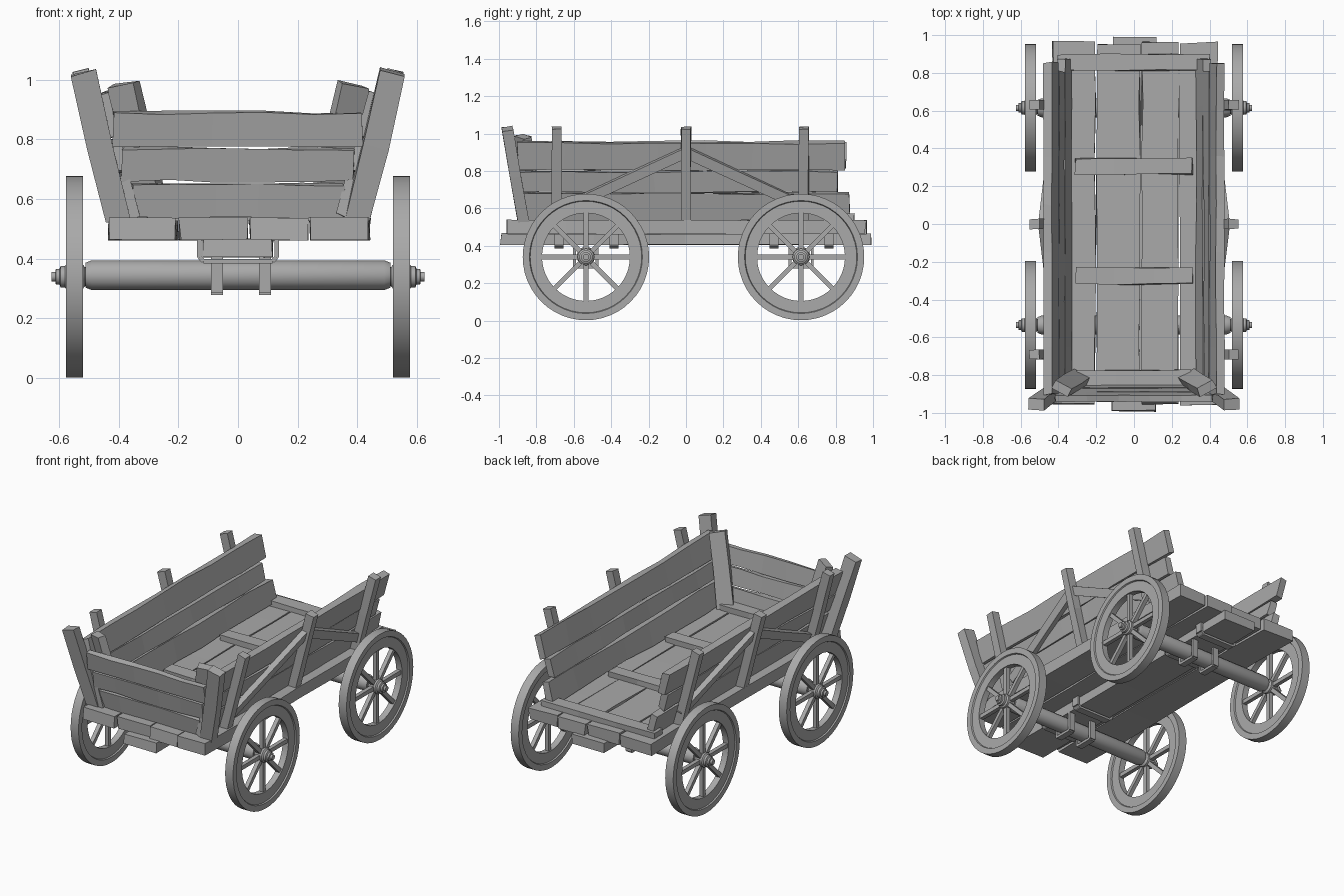
import bpy, bmesh, math, random
from mathutils import Vector, Matrix

random.seed(7)
if "Cube" in bpy.data.objects:
    bpy.data.objects.remove(bpy.data.objects["Cube"], do_unlink=True)

wood = bpy.data.materials.new("weathered grey")
wood.use_nodes = True
GREY = (0.4, 0.4, 0.4, 1)
wood.diffuse_color = GREY
wood.node_tree.nodes["Principled BSDF"].inputs["Base Color"].default_value = GREY


def finish(name, bm, smooth=False):
    bmesh.ops.recalc_face_normals(bm, faces=bm.faces[:])
    mesh = bpy.data.meshes.new(name)
    bm.to_mesh(mesh)
    bm.free()
    mesh.materials.append(wood)
    ob = bpy.data.objects.new(name, mesh)
    bpy.context.collection.objects.link(ob)
    if smooth:
        bpy.ops.object.select_all(action='DESELECT')
        ob.select_set(True)
        bpy.context.view_layer.objects.active = ob
        bpy.ops.object.shade_smooth_by_angle(angle=math.radians(35))
    return ob


def add_beam(bm, start, end, width, depth, across, cuts=1, rough=0.0):
    """Box from start to end; 'across' is the direction of its width."""
    start, end = Vector(start), Vector(end)
    along = (end - start).normalized()
    side = Vector(across)
    side = (side - along * side.dot(along)).normalized()
    thick = along.cross(side)
    rings = []
    for i in range(cuts + 1):
        c = start.lerp(end, i / cuts)
        ring = []
        for a, b in ((-1, -1), (1, -1), (1, 1), (-1, 1)):
            p = c + side * a * width / 2 + thick * b * depth / 2
            p += side * random.uniform(-rough, rough)
            p += thick * random.uniform(-rough, rough) * 0.3
            p += along * random.uniform(-rough, rough)
            ring.append(bm.verts.new(p))
        rings.append(ring)
    for r, s in zip(rings, rings[1:]):
        for k in range(4):
            bm.faces.new((r[k], r[(k + 1) % 4], s[(k + 1) % 4], s[k]))
    bm.faces.new(rings[0])
    bm.faces.new(rings[-1])


def beam(name, *args, **kw):
    bm = bmesh.new()
    add_beam(bm, *args, **kw)
    return finish(name, bm)


def lathe(name, profile, centre, closed=False, steps=48):
    """Turn (radius, x) points around the x axis."""
    bm = bmesh.new()
    vs = [bm.verts.new((x, 0, r)) for r, x in profile]
    edges = [bm.edges.new(e) for e in zip(vs, vs[1:])]
    if closed:
        edges.append(bm.edges.new((vs[-1], vs[0])))
    bmesh.ops.spin(bm, geom=vs + edges, cent=(0, 0, 0), axis=(1, 0, 0),
                   angle=math.tau, steps=steps, use_duplicate=False)
    bmesh.ops.remove_doubles(bm, verts=bm.verts[:], dist=0.0003)
    bm.transform(Matrix.Translation(centre))
    return finish(name, bm, True)


LEAN = 0.26          # outward lean of the side walls
FLOOR = 0.54
AXLES = {"front": -0.535, "rear": 0.615}
HUB_Z = 0.34


def wall_x(z, offset=0.0):
    return 0.35 + (z - FLOOR) * LEAN + offset


# Floor planks and the beam beneath them
for i, (x0, x1, y0, y1) in enumerate(((-0.43, -0.205, -0.95, 0.965), (-0.195, 0.03, -0.94, 0.95),
                                      (0.042, 0.23, -0.95, 0.965), (0.242, 0.44, -0.96, 0.96))):
    x = (x0 + x1) / 2
    beam(f"floor_plank_{i + 1}", (x, y0, 0.5), (x, y1, 0.5), x1 - x0, 0.075, (1, 0, 0),
         cuts=6, rough=0.006)
beam("centre_beam", (0, -0.99, 0.436), (0, 0.99, 0.436), 0.23, 0.06, (1, 0, 0), cuts=4, rough=0.005)

# Battens across the floor
for i, (y, half) in enumerate(((-0.815, 0.3), (-0.275, 0.31), (0.305, 0.31), (0.855, 0.4))):
    beam(f"floor_batten_{i + 1}", (-half, y, 0.55), (half, y, 0.55), 0.085, 0.045, (0, 1, 0),
         cuts=3, rough=0.005)

# Leaning sides with posts and braces
for side, s in (("left", 1), ("right", -1)):
    up = (s * LEAN, 0, 1)
    for i, (z0, z1, y1) in enumerate(((0.54, 0.682, 0.875), (0.69, 0.802, 0.805), (0.808, 0.955, 0.855))):
        z = (z0 + z1) / 2
        x = s * wall_x(z)
        beam(f"{side}_side_plank_{i + 1}", (x, -0.9, z), (x, y1, z), z1 - z0, 0.045, up,
             cuts=7, rough=0.007)
    for i, y in enumerate((-0.69, 0.0, 0.63)):
        beam(f"{side}_side_post_{i + 1}", (s * wall_x(0.52, 0.05), y, 0.52),
             (s * wall_x(1.03, 0.05), y, 1.03), 0.052, 0.055, (0, 1, 0), cuts=2, rough=0.003)
    for end, e in (("front", -1), ("rear", 1)):
        beam(f"{side}_{end}_brace", (s * wall_x(0.9, 0.04), 0, 0.9),
             (s * wall_x(0.6, 0.04), e * 0.65, 0.6), 0.055, 0.035, up, cuts=2, rough=0.002)
    # Corner posts outside and inside the front board
    beam(f"{side}_corner_post", (s * 0.4, -0.87, 0.535), (s * 0.52, -0.955, 1.025), 0.085, 0.06,
         (1, 0, 0), cuts=2, rough=0.005)
    beam(f"{side}_inner_post", (s * 0.285, -0.81, 0.54), (s * 0.385, -0.87, 0.985), 0.1, 0.05,
         (1, s * 0.5, 0), cuts=2, rough=0.005)

# Front wall planks
for i, (z0, z1) in enumerate(((0.54, 0.652), (0.662, 0.77), (0.78, 0.89))):
    z = (z0 + z1) / 2
    y = -0.865 - (z - FLOOR) * 0.17
    half = wall_x(z, -0.01)
    beam(f"front_plank_{i + 1}", (-half, y, z), (half, y, z), z1 - z0, 0.035, (0, -0.17, 1),
         cuts=5, rough=0.005)

# Running gear
for end, y in AXLES.items():
    lathe(f"{end}_axle", [(0.0, -0.51), (0.042, -0.51), (0.05, -0.49), (0.05, 0.49),
                          (0.042, 0.51), (0.0, 0.51)], (0, y, 0.345), steps=12)
    # Straps around the centre beam
    for n, dy in (("a", -0.145), ("b", 0.15)):
        bm = bmesh.new()
        yy = y + dy
        path = [(-0.13, yy, 0.47), (-0.13, yy, 0.405), (-0.115, yy, 0.392),
                (0.115, yy, 0.392), (0.13, yy, 0.405), (0.13, yy, 0.47)]
        for p, q in zip(path, path[1:]):
            add_beam(bm, p, q, 0.048, 0.014, (0, 1, 0))
        finish(f"{end}_beam_strap_{n}", bm)
    # Straps slung under the axle
    for n, x in (("a", -0.07), ("b", 0.09)):
        bm = bmesh.new()
        path = [(x, y - 0.06, 0.42), (x, y - 0.06, 0.287), (x, y + 0.06, 0.287), (x, y + 0.06, 0.42)]
        for p, q in zip(path, path[1:]):
            add_beam(bm, p, q, 0.04, 0.016, (1, 0, 0))
        finish(f"{end}_axle_strap_{n}", bm)

    # Wheels: stepped rim, spokes and turned hub
    for side, s in (("left", 1), ("right", -1)):
        c = Vector((s * 0.548, y, HUB_Z))
        rim = [(0.235, -0.02), (0.298, -0.02), (0.302, -0.028), (0.338, -0.028),
               (0.338, 0.028), (0.302, 0.028), (0.298, 0.02), (0.235, 0.02)]
        lathe(f"{end}_{side}_wheel_rim", rim, c, closed=True)
        hub = [(0.0, -0.06), (0.032, -0.06), (0.032, -0.035), (0.045, -0.025), (0.045, 0.025),
               (0.036, 0.032), (0.036, 0.046), (0.026, 0.05), (0.026, 0.062), (0.016, 0.064),
               (0.016, 0.077), (0.0, 0.077)]
        lathe(f"{end}_{side}_wheel_hub", [(r, s * x) for r, x in hub], c, steps=20)
        bm = bmesh.new()
        for k in range(8):
            a = k * math.tau / 8
            d = Vector((0, math.cos(a), math.sin(a)))
            add_beam(bm, c + d * 0.03, c + d * 0.24, 0.026, 0.026, (1, 0, 0))
        finish(f"{end}_{side}_wheel_spokes", bm)
